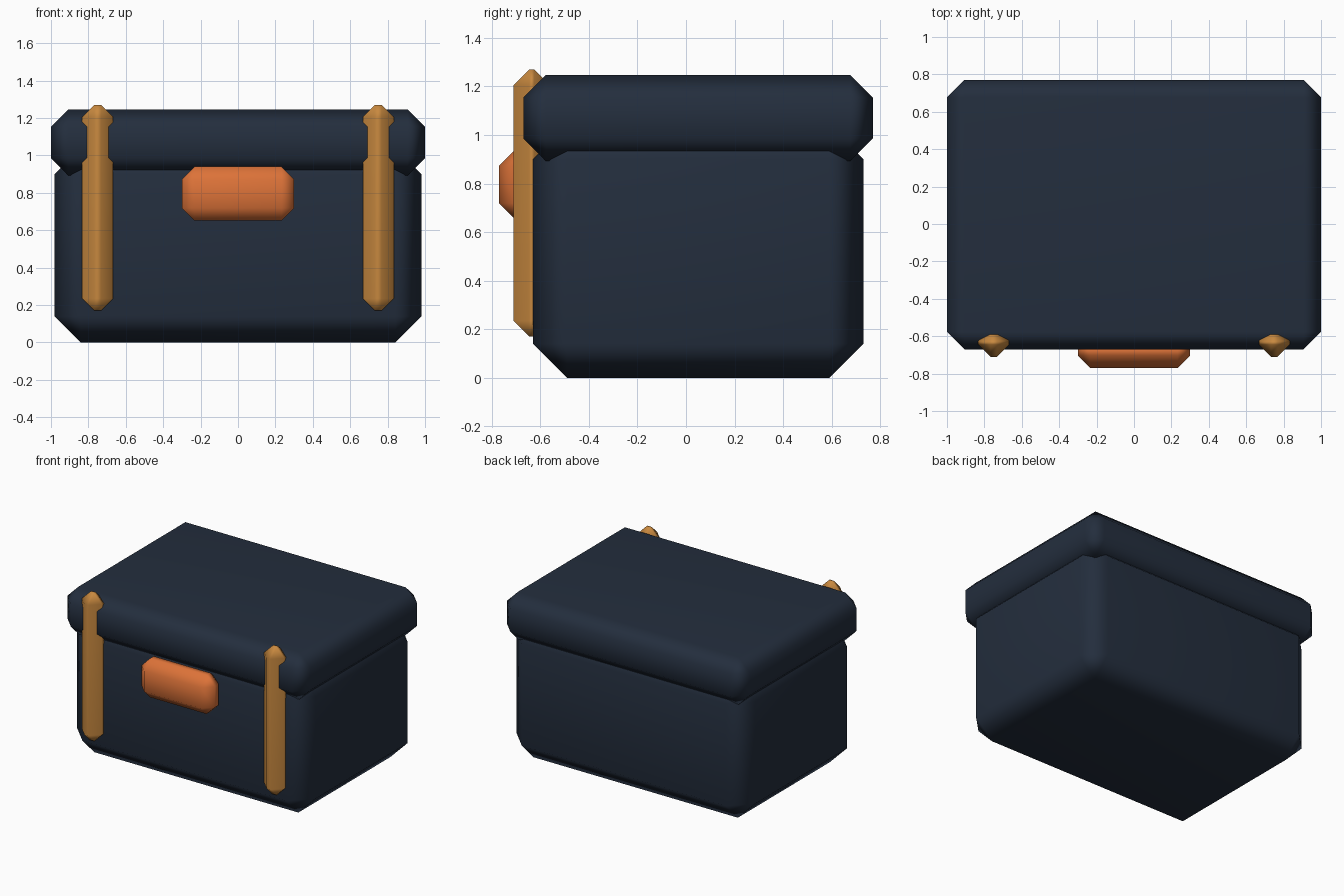
import bpy, bmesh

if "Cube" in bpy.data.objects:
    bpy.data.objects.remove(bpy.data.objects["Cube"])


def material(name, rgb):
    m = bpy.data.materials.new(name)
    m.diffuse_color = (*rgb, 1)
    m.use_nodes = True
    m.node_tree.nodes["Principled BSDF"].inputs["Base Color"].default_value = m.diffuse_color
    return m


NAVY = material("dark navy", (0.017, 0.027, 0.047))
TAN = material("tan strap", (0.58, 0.25, 0.05))
ORANGE = material("orange latch", (0.72, 0.17, 0.04))


def chamfered_box(name, lo, hi, chamfer, mat):
    """Box between two corners, every edge cut by a single chamfer."""
    bm = bmesh.new()
    bmesh.ops.create_cube(bm, size=1)
    for v in bm.verts:
        v.co = [hi[i] if v.co[i] > 0 else lo[i] for i in range(3)]
    bmesh.ops.bevel(bm, geom=bm.edges[:], offset=chamfer, segments=1,
                    affect='EDGES', profile=0.5)
    for f in bm.faces:
        f.smooth = True
    me = bpy.data.meshes.new(name)
    bm.to_mesh(me)
    bm.free()
    me.materials.append(mat)
    ob = bpy.data.objects.new(name, me)
    bpy.context.collection.objects.link(ob)
    # Large faces stay flat, chamfers blend softly
    ob.modifiers.new("soft edges", 'WEIGHTED_NORMAL')
    return ob


# Chest body and overhanging lid
chamfered_box("body", (-0.98, -0.63, 0), (0.98, 0.73, 1.04), 0.14, NAVY)
chamfered_box("lid", (-1, -0.67, 0.893), (1, 0.77, 1.247), 0.093, NAVY)

# Front latch
chamfered_box("latch", (-0.3, -0.77, 0.652), (0.3, -0.59, 0.94), 0.067, ORANGE)

# Two front straps
for side, x in (("left", -0.75), ("right", 0.75)):
    chamfered_box(side + "_strap", (x - 0.083, -0.71, 0.17),
                  (x + 0.083, -0.56, 1.27), 0.065, TAN)
